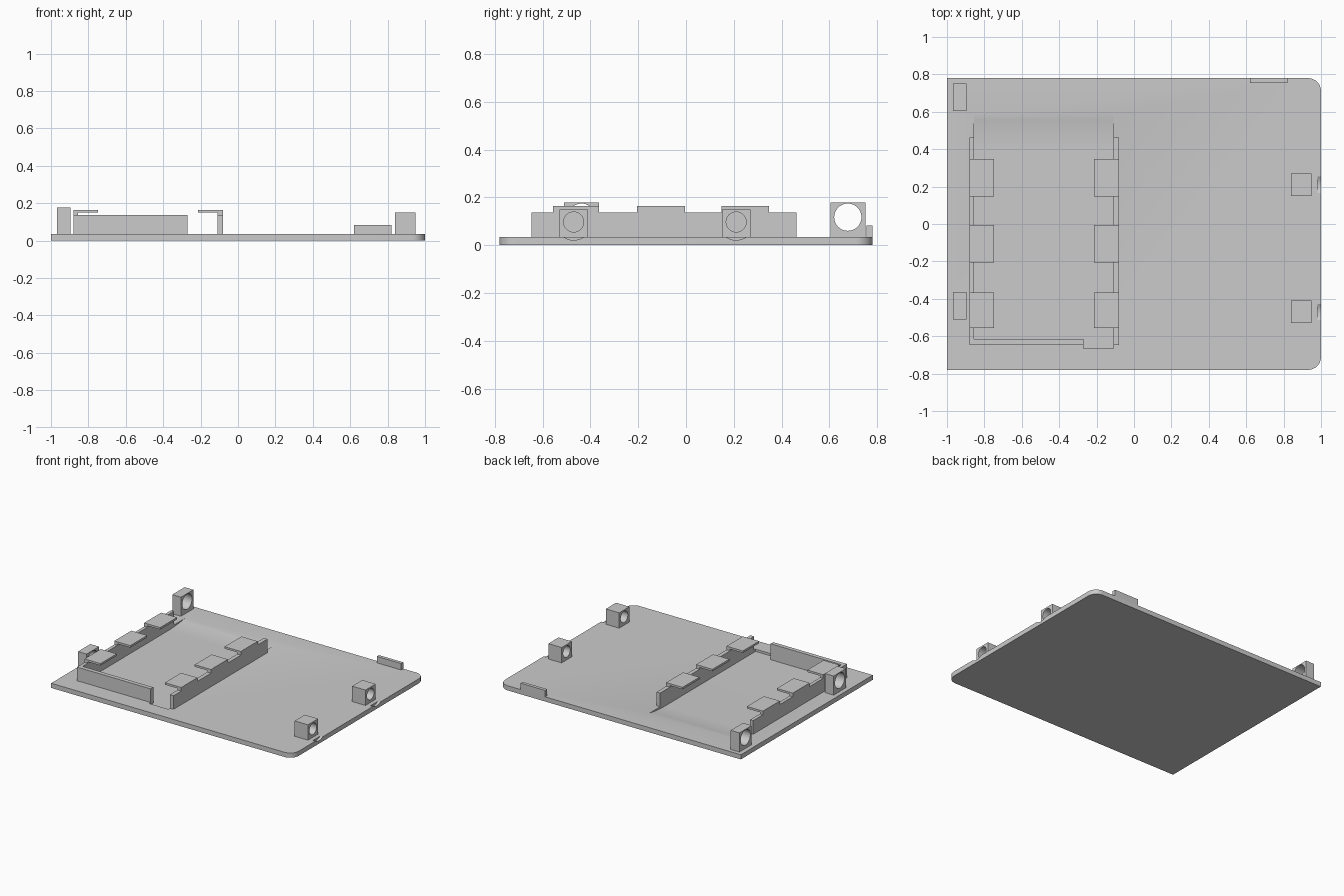
import bpy, bmesh, math
from mathutils import Matrix

if "Cube" in bpy.data.objects:
    bpy.data.objects.remove(bpy.data.objects["Cube"])

grey = bpy.data.materials.new("plain grey")
grey.diffuse_color = (0.6, 0.6, 0.6, 1)
grey.use_nodes = True
grey.node_tree.nodes["Principled BSDF"].inputs["Base Color"].default_value = grey.diffuse_color
TOP = 0.035      # top of the base plate
SINK = 0.033     # parts start slightly inside the plate


def finish(name, bm):
    bmesh.ops.recalc_face_normals(bm, faces=bm.faces)
    mesh = bpy.data.meshes.new(name)
    bm.to_mesh(mesh)
    bm.free()
    mesh.materials.append(grey)
    ob = bpy.data.objects.new(name, mesh)
    bpy.context.collection.objects.link(ob)
    return ob


def prism(name, profile, axis, lo, hi):
    """Extrude a 2D profile along x (profile is y,z) or z (profile is x,y)."""
    place = (lambda p: (lo, *p)) if axis == "x" else (lambda p: (*p, lo))
    bm = bmesh.new()
    face = bm.faces.new([bm.verts.new(place(p)) for p in profile])
    ext = bmesh.ops.extrude_face_region(bm, geom=[face])
    move = (hi - lo, 0, 0) if axis == "x" else (0, 0, hi - lo)
    bmesh.ops.translate(bm, vec=move,
                        verts=[g for g in ext["geom"] if isinstance(g, bmesh.types.BMVert)])
    return finish(name, bm)


def box(name, x0, x1, y0, y1, z0, z1):
    return prism(name, [(x0, y0), (x1, y0), (x1, y1), (x0, y1)], "z", z0, z1)


def rod(name, x0, x1, y, z, r):
    pts = [(y + r * math.cos(i * math.tau / 40), z + r * math.sin(i * math.tau / 40))
           for i in range(40)]
    return prism(name, pts, "x", x0, x1)


def cut(ob, cutter):
    cutter.hide_render = True
    mod = ob.modifiers.new("cut", "BOOLEAN")
    mod.operation, mod.solver, mod.object = "DIFFERENCE", "EXACT", cutter
    bpy.context.view_layer.objects.active = ob
    bpy.ops.object.modifier_apply(modifier=mod.name)
    bpy.data.objects.remove(cutter)


def smooth(ob):
    bpy.ops.object.select_all(action="DESELECT")
    ob.select_set(True)
    bpy.context.view_layer.objects.active = ob
    bpy.ops.object.shade_smooth_by_angle(angle=math.radians(30))


# Base plate, rounded on its two right corners
R = 0.07
arc = [i * math.pi / 20 for i in range(11)]
right_back = [(1 - R + R * math.cos(a), 0.78 - R + R * math.sin(a)) for a in arc]
right_front = [(x, -y) for x, y in reversed(right_back)]
plate = prism("base_plate", right_front + right_back + [(-1, 0.78), (-1, -0.78)], "z", 0, TOP)

# Shallow bay floor with a gentle ramp at the back, and the notch at its front
ramp = [(0.40 + 0.19 * t / 6, 0.018 + 0.017 * (t / 6) ** 2) for t in range(7)]
cut(plate, prism("bay_cutter", [(-0.615, 0.1), (-0.615, 0.018)] + ramp + [(0.60, 0.1)],
                 "x", -0.855, -0.11))
cut(plate, box("notch_cutter", -0.27, -0.11, -0.665, -0.60, 0.018, 0.1))

# Screw bosses on the right, with round nicks in the plate edge in line with them
for name, y in (("front", -0.47), ("back", 0.21)):
    cut(plate, rod("nick_cutter", 0.98, 1.1, y, 0.096, 0.075))
    boss = box("right_boss_" + name, 0.84, 0.95, y - 0.06, y + 0.06, SINK, 0.15)
    cut(boss, rod("hole_cutter", 0.8, 1.0, y, 0.097, 0.042))
    smooth(boss)
smooth(plate)

# Larger screw bosses on the left
for name, y in (("front", -0.437), ("back", 0.677)):
    boss = box("left_boss_" + name, -0.967, -0.895, y - 0.073, y + 0.073, SINK, 0.178)
    cut(boss, rod("hole_cutter", -1.1, -0.8, y, 0.117, 0.057))
    smooth(boss)

# Two rails, each raised at three overhanging tabs
tabs = [(-0.557, -0.365), (-0.205, -0.005), (0.148, 0.348)]
outline = [(-0.647, SINK), (-0.647, 0.137)]
for a, b in tabs:
    outline += [(a, 0.137), (a, 0.164), (b, 0.164), (b, 0.137)]
outline += [(0.463, 0.137), (0.463, SINK)]
for side, r0, r1, t0, t1 in (("left", -0.88, -0.855, -0.856, -0.748),
                             ("right", -0.11, -0.08, -0.215, -0.109)):
    prism(side + "_rail", outline, "x", r0, r1)
    for i, (a, b) in enumerate(tabs):
        box(f"{side}_tab_{i + 1}", t0, t1, a, b, 0.149, 0.164)

# Front wall of the bay and the small tongue on the back edge
box("front_wall", -0.879, -0.27, -0.646, -0.615, SINK, 0.137)
box("back_tongue", 0.62, 0.822, 0.755, 0.78, SINK, 0.083)
